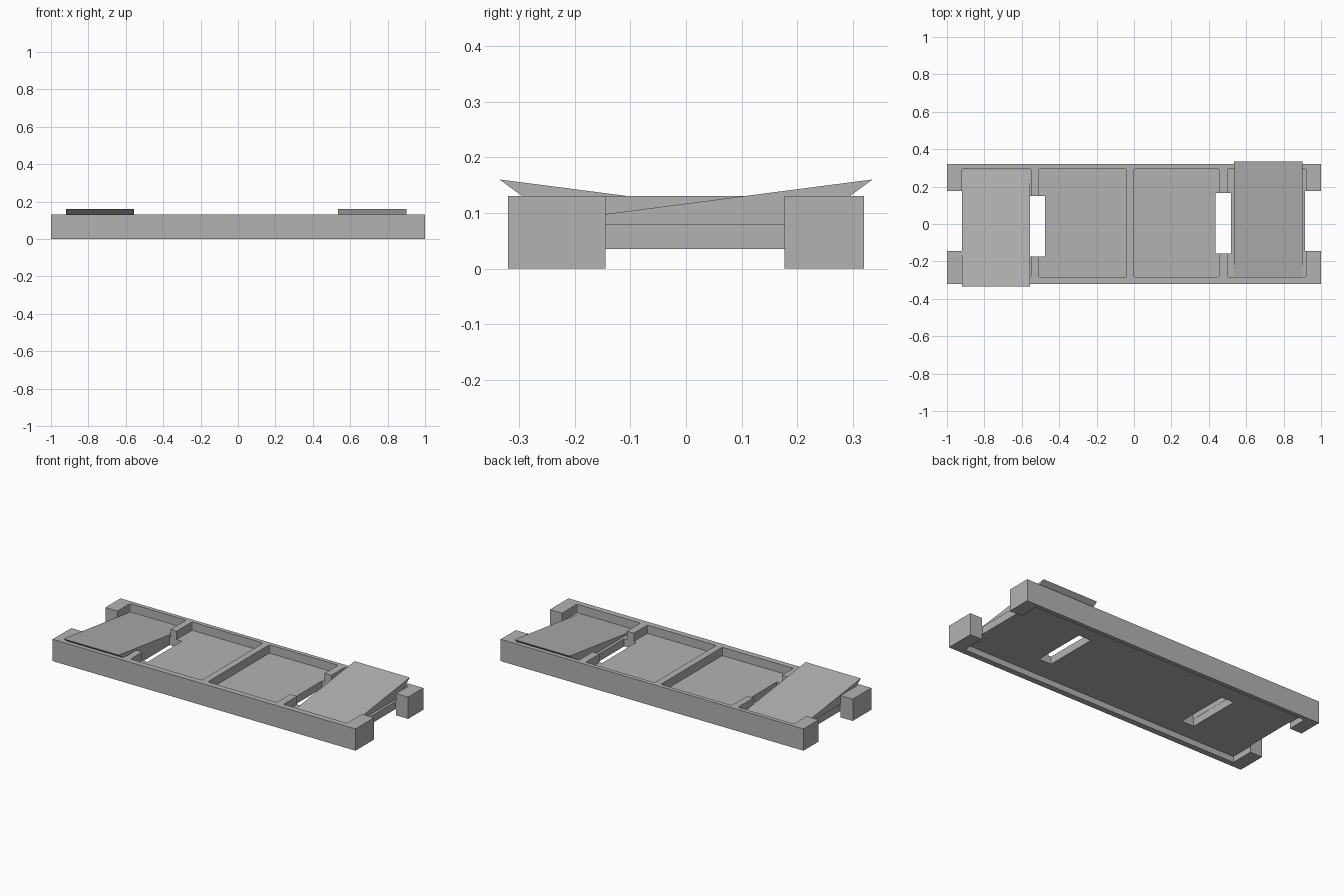
import bpy
import bmesh

scene = bpy.context.scene
if "Cube" in scene.objects:
    bpy.data.objects.remove(scene.objects["Cube"])

# Single plain grey
grey = bpy.data.materials.new("plain grey")
grey.use_nodes = True
colour = (0.45, 0.45, 0.45, 1)
grey.diffuse_color = colour
grey.node_tree.nodes["Principled BSDF"].inputs["Base Color"].default_value = colour


def add_object(name, bm):
    bmesh.ops.recalc_face_normals(bm, faces=bm.faces)
    mesh = bpy.data.meshes.new(name)
    bm.to_mesh(mesh)
    bm.free()
    mesh.materials.append(grey)
    obj = bpy.data.objects.new(name, mesh)
    scene.collection.objects.link(obj)
    return obj


def box(name, x0, x1, y0, y1, z0, z1, corner=0):
    bm = bmesh.new()
    bmesh.ops.create_cube(bm, size=1)
    for v in bm.verts:
        v.co.x = x1 if v.co.x > 0 else x0
        v.co.y = y1 if v.co.y > 0 else y0
        v.co.z = z1 if v.co.z > 0 else z0
    if corner:
        upright = [e for e in bm.edges
                   if abs(e.verts[0].co.z - e.verts[1].co.z) > 0.01]
        bmesh.ops.bevel(bm, geom=upright, offset=corner, segments=2,
                        profile=0.5, affect="EDGES")
    return add_object(name, bm)


def cut(target, cutter):
    cutter.hide_render = True
    mod = target.modifiers.new("cut", "BOOLEAN")
    mod.operation = "DIFFERENCE"
    mod.solver = "EXACT"
    mod.object = cutter
    bpy.context.view_layer.objects.active = target
    bpy.ops.object.modifier_apply(modifier=mod.name)
    bpy.data.objects.remove(cutter)


def ramp(name, x0, x1, side):
    # Wedge rising towards one long side, overhanging the rail
    profile = [(-0.29, 0.079), (0.225, 0.079), (0.335, 0.16)]
    bm = bmesh.new()
    face = bm.faces.new([bm.verts.new((x0, side * y, z)) for y, z in profile])
    ext = bmesh.ops.extrude_face_region(bm, geom=[face])
    for v in ext["geom"]:
        if isinstance(v, bmesh.types.BMVert):
            v.co.x = x1
    return add_object(name, bm)


# Tray frame with recessed floor
frame = box("tray_frame", -1, 1, -0.32, 0.32, 0, 0.13)

# Four compartments from above and one shallow recess underneath
for x0, x1 in [(-0.92, -0.55), (-0.51, -0.04), (0, 0.455), (0.5, 0.92)]:
    cut(frame, box("pocket", x0, x1, -0.285, 0.295, 0.08, 0.3, 0.008))
cut(frame, box("underside", -0.92, 0.92, -0.285, 0.295, -0.2, 0.035))

# Open notches in both ends
for x0, x1 in [(-1.2, -0.915), (0.915, 1.2)]:
    cut(frame, box("notch", x0, x1, -0.145, 0.177, -0.2, 0.3))

# Slots through the floor and the outer dividers
cut(frame, box("slot", -0.556, -0.475, -0.175, 0.15, -0.2, 0.3))
cut(frame, box("slot", 0.437, 0.518, -0.157, 0.167, -0.2, 0.3))

# Tilted ramps in the end compartments
ramp("right_ramp", -0.92, -0.555, -1)
ramp("left_ramp", 0.535, 0.9, 1)
